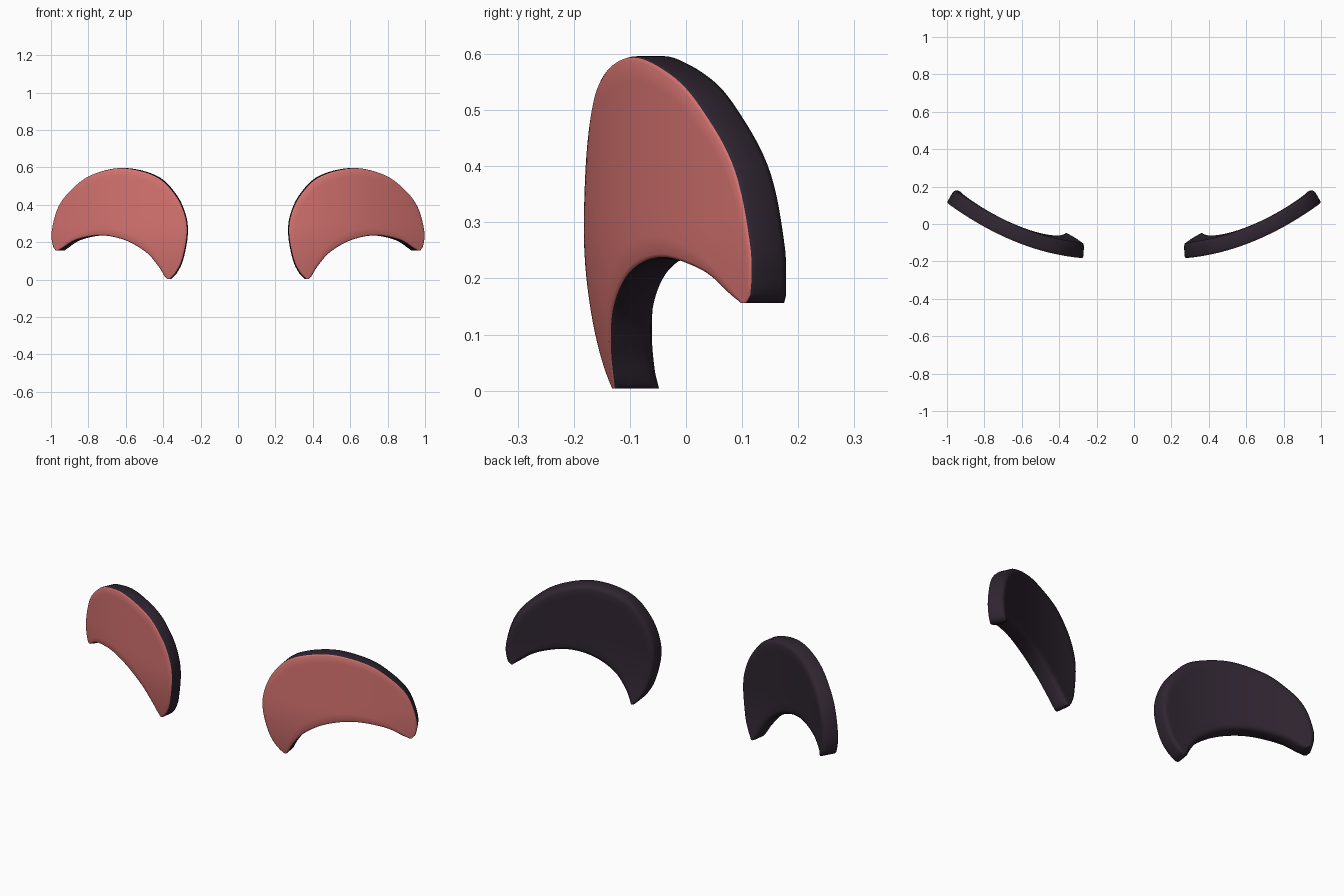
import bpy, bmesh, math
from mathutils import Vector

if "Cube" in bpy.data.objects:
    bpy.data.objects.remove(bpy.data.objects["Cube"])

THICK = 0.083

def material(name, rgb):
    m = bpy.data.materials.new(name)
    m.diffuse_color = (*rgb, 1)
    m.use_nodes = True
    m.node_tree.nodes["Principled BSDF"].inputs["Base Color"].default_value = m.diffuse_color
    return m

pink = material("coral pink", (0.68, 0.175, 0.165))
dark = material("dark plum", (0.028, 0.018, 0.030))

# Outline of the right-hand crescent in x, z, both from the inner tip to the outer tip
OUTER = [(0.363, 0.004), (0.33, 0.04), (0.297, 0.11), (0.272, 0.245), (0.285, 0.35),
         (0.338, 0.457), (0.442, 0.553), (0.62, 0.596), (0.785, 0.56), (0.89, 0.485),
         (0.963, 0.39), (0.999, 0.26), (0.993, 0.18), (0.977, 0.156)]
INNER = [(0.382, 0.004), (0.395, 0.02), (0.43, 0.075), (0.495, 0.147), (0.605, 0.21),
         (0.735, 0.236), (0.865, 0.213), (0.94, 0.168), (0.962, 0.156)]

def smooth_path(pts, n):
    """Catmull-Rom through pts, resampled to n + 1 even steps."""
    p = [Vector(q) for q in pts]
    p = [2 * p[0] - p[1]] + p + [2 * p[-1] - p[-2]]
    dense = []
    for i in range(1, len(p) - 2):
        a, b, c, d = p[i - 1:i + 3]
        for k in range(16):
            t = k / 16
            dense.append(0.5 * (2 * b + (c - a) * t + (2 * a - 5 * b + 4 * c - d) * t * t
                                + (3 * b - a - 3 * c + d) * t ** 3))
    dense.append(p[-2])
    dist = [0]
    for a, b in zip(dense, dense[1:]):
        dist.append(dist[-1] + (b - a).length)
    out, j = [], 0
    for i in range(n + 1):
        s = dist[-1] * i / n
        while j < len(dist) - 2 and dist[j + 1] < s:
            j += 1
        out.append(dense[j].lerp(dense[j + 1], (s - dist[j]) / (dist[j + 1] - dist[j])))
    return out

def front_point(x, z, depth):
    """Point on the bowed front, pushed back along its normal by depth."""
    y = -0.183 + 0.237 * (x - 0.27) + 0.443 * (x - 0.27) * (x - 0.62)
    y += 0.04 * max(0, 1 - z / 0.3) ** 2
    slope = 0.8 * (0.237 + 0.443 * (2 * x - 0.89))
    k = depth / math.hypot(1, slope)
    return Vector((x - slope * k, y + k, z))

def crescent(name, side, steps=72, across=10):
    bm = bmesh.new()
    rings = []
    for o, i in zip(smooth_path(OUTER, steps), smooth_path(INNER, steps)):
        w = (i - o).length
        e1, e2 = min(0.008 / w, 0.25), min(0.022 / w, 0.3)   # rounded rims
        front = [(e1 + (1 - 2 * e1) * k / across, 0) for k in range(across + 1)]
        back = [(1 - e2 - (1 - 2 * e2) * k / across, THICK) for k in range(across + 1)]
        sec = (front + [(1 - e1 * .25, 0.003), (1, 0.010), (1, THICK - 0.02), (1 - e2 * .3, THICK - 0.006)]
               + back + [(e2 * .3, THICK - 0.006), (0, THICK - 0.02), (0, 0.010), (e1 * .25, 0.003)])
        ring = []
        for s, d in sec:
            q = o.lerp(i, s)
            v = front_point(q.x, q.y, d)
            ring.append(bm.verts.new((v.x * side, v.y, v.z)))
        rings.append(ring)
    n = len(rings[0])
    for a, b in zip(rings, rings[1:]):
        for j in range(n):
            f = bm.faces.new((a[j], a[(j + 1) % n], b[(j + 1) % n], b[j]))
            # coral on the front and its rounded rim, plum elsewhere
            f.material_index = 0 if j <= across or j >= n - 1 else 1
    for ring in (rings[0], rings[-1]):
        bm.faces.new(ring).material_index = 1
    bmesh.ops.recalc_face_normals(bm, faces=bm.faces)
    me = bpy.data.meshes.new(name)
    bm.to_mesh(me)
    bm.free()
    me.materials.append(pink)
    me.materials.append(dark)
    ob = bpy.data.objects.new(name, me)
    bpy.context.collection.objects.link(ob)
    bpy.ops.object.select_all(action='DESELECT')
    ob.select_set(True)
    bpy.context.view_layer.objects.active = ob
    bpy.ops.object.shade_smooth_by_angle(angle=math.radians(50))

# Mirrored pair of curved crescents
crescent("right_crescent", 1)
crescent("left_crescent", -1)
